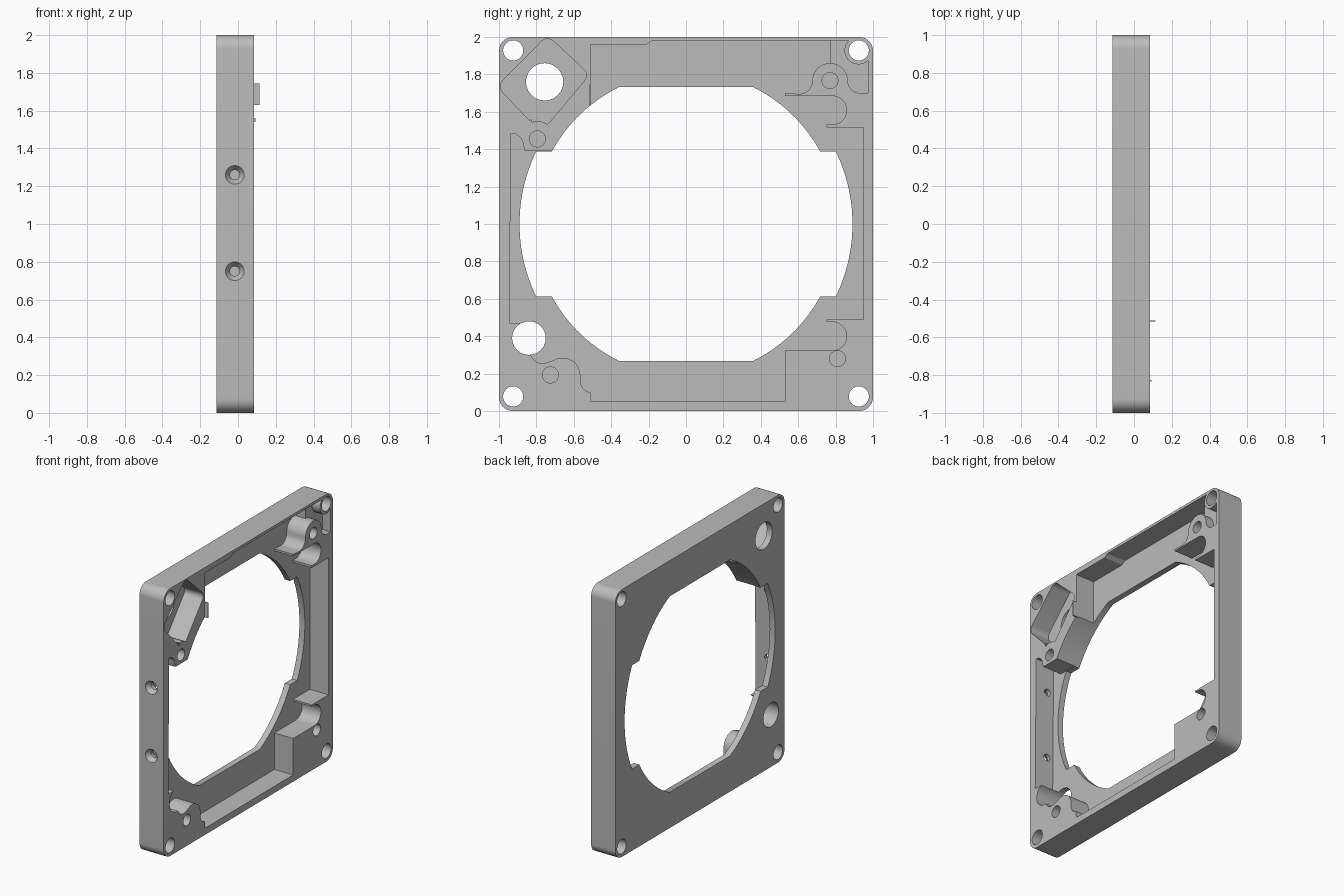
import bpy
import bmesh
from math import sin, cos, radians, degrees, asin
from mathutils import Matrix

default = bpy.data.objects.get("Cube")
if default:
    bpy.data.objects.remove(default, do_unlink=True)

BACK, FRONT, FLOOR, LEDGE = -0.115, 0.085, -0.07, 0.02
OVER = 0.2

grey = bpy.data.materials.new("plain grey")
grey.use_nodes = True
grey.diffuse_color = (0.5, 0.5, 0.5, 1)
grey.node_tree.nodes["Principled BSDF"].inputs["Base Color"].default_value = (0.5, 0.5, 0.5, 1)


def arc(y, z, r, start, end, steps=12):
    """Points on an arc in the y-z plane, angles in degrees from +y."""
    angles = [radians(start + (end - start) * i / steps) for i in range(steps + 1)]
    return [(y + r * cos(a), z + r * sin(a)) for a in angles]


def finish(name, bm):
    bmesh.ops.recalc_face_normals(bm, faces=bm.faces)
    mesh = bpy.data.meshes.new(name)
    bm.to_mesh(mesh)
    bm.free()
    mesh.materials.append(grey)
    obj = bpy.data.objects.new(name, mesh)
    bpy.context.collection.objects.link(obj)
    return obj


def prism(name, points, x0, x1):
    """Extrude a y-z profile along x."""
    bm = bmesh.new()
    face = bm.faces.new([bm.verts.new((x0, y, z)) for y, z in points])
    new = bmesh.ops.extrude_face_region(bm, geom=[face])["geom"]
    verts = [v for v in new if isinstance(v, bmesh.types.BMVert)]
    bmesh.ops.translate(bm, verts=verts, vec=(x1 - x0, 0, 0))
    return finish(name, bm)


def cut(body, cutter):
    cutter.hide_render = True
    mod = body.modifiers.new("cut", "BOOLEAN")
    mod.operation = "DIFFERENCE"
    mod.solver = "EXACT"
    mod.object = cutter
    bpy.context.view_layer.objects.active = body
    bpy.ops.object.modifier_apply(modifier=mod.name)
    bpy.data.objects.remove(cutter, do_unlink=True)


def cut_hole(body, y, z, r, depth=-OVER):
    cut(body, prism("hole_cutter", arc(y, z, r, 0, 345, 23), depth, OVER))


def clipped_circle(r, half_height):
    """Circle around the frame centre with flat top and bottom."""
    a = degrees(asin(half_height / r))
    return arc(0, 1, r, -a, a, 32) + arc(0, 1, r, 180 - a, 180 + a, 32)


# Rounded square body
R = 0.075
outline = (arc(1 - R, 2 - R, R, 0, 90) + arc(R - 1, 2 - R, R, 90, 180)
           + arc(R - 1, R, R, 180, 270) + arc(1 - R, R, R, 270, 360))
frame = prism("frame", outline, BACK, FRONT)

# Main pocket, clockwise from the upper left block
pocket = [(-0.51, 1.6), (-0.51, 1.96), (-0.21, 1.96), (-0.18, 1.98), (0.77, 1.98)]
pocket += arc(0.77, 1.765, 0.095, 90, 180)
pocket += arc(0.605, 1.765, 0.07, 0, -90)
pocket += [(0.53, 1.70), (0.53, 1.685)]
pocket += arc(0.782, 1.608, 0.077, 90, -90)
pocket += [(0.75, 1.531), (0.75, 1.515), (0.948, 1.515), (0.948, 0.49), (0.75, 0.49), (0.75, 0.477)]
pocket += arc(0.782, 0.4, 0.077, 90, -90)
pocket += [(0.53, 0.323), (0.53, 0.05), (-0.51, 0.05)]
pocket += arc(-0.5, 0.163, 0.065, 260, 180)
pocket += arc(-0.66, 0.19, 0.095, 0, 120)
pocket += arc(-0.765, 0.325, 0.07, 300, 200)
pocket += [(-0.84, 0.39), (-0.87, 0.47), (-0.945, 0.47)]
pocket += arc(-0.935, 1.42, 0.065, 90, 0)
pocket += [(-0.86, 1.39), (-0.7, 1.39)]
cut(frame, prism("pocket_cutter", pocket, FLOOR, OVER))

# Shallow pocket beside the upper right boss
corner = [(0.765, 1.98)]
corner += arc(0.77, 1.765, 0.095, 90, 0)
corner += arc(0.93, 1.765, 0.065, 180, 270)
corner += [(0.973, 1.70)]
corner += arc(0.922, 1.928, 0.075, -47, -224)
cut(frame, prism("corner_cutter", corner, LEDGE, OVER))

# Diamond recess with its boss notch
diamond = arc(-0.74, 1.945, 0.045, 48, 132, 6)
diamond += arc(-0.947, 1.735, 0.045, 135, 222, 6)
diamond += arc(-0.795, 1.455, 0.095, 110, 55, 6)
diamond += [(-0.729, 1.544)]
diamond += arc(-0.575, 1.795, 0.043, -45, 45, 6)
cut(frame, prism("diamond_cutter", diamond, FLOOR, OVER))

# Stepped central opening
cut(frame, prism("opening_cutter", clipped_circle(0.815, 0.733), -OVER, OVER))
cut(frame, prism("wide_opening_cutter", clipped_circle(0.89, 0.388), -OVER, OVER))

# Corner mounting holes and the two large through holes
for y in (-0.924, 0.924):
    for z in (0.078, 1.928):
        cut_hole(frame, y, z, 0.054)
cut_hole(frame, -0.756, 1.76, 0.1)
cut_hole(frame, -0.84, 0.39, 0.09)

# Blind screw holes in the bosses
for y, z in ((0.77, 1.767), (0.81, 0.28), (-0.795, 1.455), (-0.725, 0.193)):
    cut_hole(frame, y, z, 0.043, FLOOR + 0.01)

# Countersunk screw holes through the front wall
for z in (0.75, 1.26):
    for r_out, r_in, y, length in ((0.026, 0.026, -0.96, 0.16), (0.06, 0.025, -0.99, 0.05)):
        bm = bmesh.new()
        bmesh.ops.create_cone(bm, cap_ends=True, segments=24, radius1=r_out, radius2=r_in, depth=length,
                              matrix=Matrix.Translation((-0.017, y, z)) @ Matrix.Rotation(radians(-90), 4, "X"))
        cut(frame, finish("screw_cutter", bm))

bpy.ops.object.select_all(action="DESELECT")
frame.select_set(True)
bpy.context.view_layer.objects.active = frame
bpy.ops.object.shade_smooth_by_angle(angle=radians(30))

# Thin raised tabs on the open side
prism("edge_tab", [(-0.517, 1.63), (-0.51, 1.63), (-0.51, 1.745), (-0.517, 1.745)], 0.07, 0.115)
prism("small_tab", [(-0.835, 1.54), (-0.825, 1.54), (-0.825, 1.56), (-0.835, 1.56)], 0.07, 0.092)
